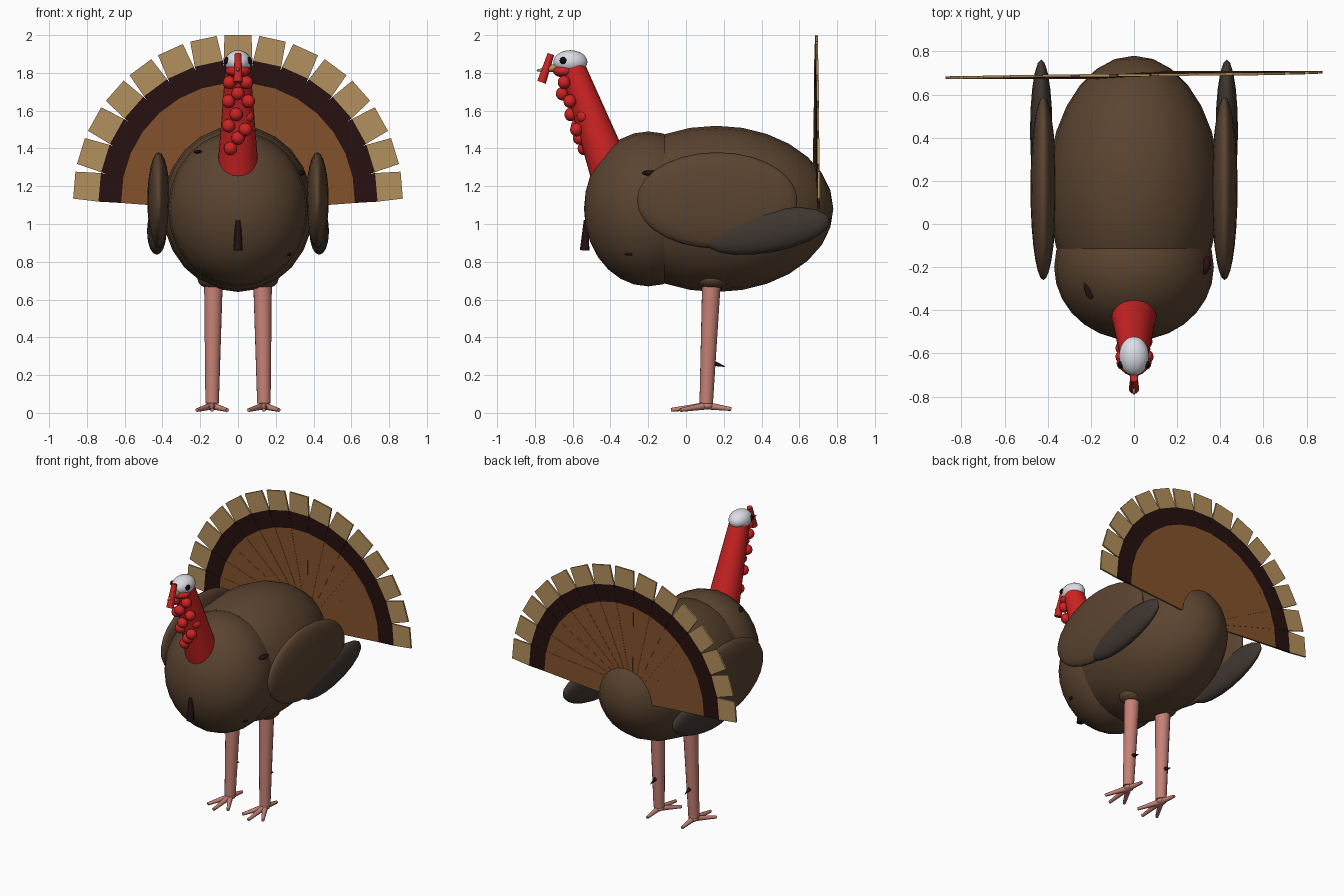
import bpy, bmesh, math
from mathutils import Matrix, Vector

cube = bpy.data.objects.get("Cube")
if cube:
    bpy.data.objects.remove(cube, do_unlink=True)


def material(name, r, g, b):
    m = bpy.data.materials.new(name)
    m.use_nodes = True
    m.diffuse_color = (r, g, b, 1)
    bsdf = next(n for n in m.node_tree.nodes if n.type == 'BSDF_PRINCIPLED')
    bsdf.inputs["Base Color"].default_value = (r, g, b, 1)
    return m


BODY = material("body brown", .105, .058, .03)
WING = material("wing tip grey brown", .05, .037, .03)
FAN = material("tail brown", .23, .085, .025)
DARK = material("dark maroon", .02, .005, .005)
TAN = material("tan", .45, .28, .11)
RED = material("red", .62, .017, .017)
PALE = material("pale head", .72, .73, .79)
PINK = material("leg pink", .56, .22, .18)
BLACK = material("eye black", .004, .004, .004)


def finish(name, bm, mats, smooth=True):
    bmesh.ops.recalc_face_normals(bm, faces=bm.faces)
    mesh = bpy.data.meshes.new(name)
    for f in bm.faces:
        f.smooth = smooth and len(f.verts) < 5
    bm.to_mesh(mesh)
    bm.free()
    for m in mats:
        mesh.materials.append(m)
    obj = bpy.data.objects.new(name, mesh)
    bpy.context.collection.objects.link(obj)
    return obj


def ellipsoid(name, centre, radii, mat, rot=None, seg=24, rings=14):
    """Ellipsoid whose poles lie along y."""
    bm = bmesh.new()
    bmesh.ops.create_uvsphere(bm, u_segments=seg, v_segments=rings, radius=1)
    m = Matrix.Translation(centre) @ (rot or Matrix()) @ Matrix.Diagonal((*radii, 1))
    bmesh.ops.transform(bm, verts=bm.verts, matrix=m @ Matrix.Rotation(math.pi / 2, 4, 'X'))
    return finish(name, bm, [mat])


def taper(name, start, end, r1, r2, mat, seg=16):
    """Cone or cylinder running from start to end."""
    a, b = Vector(start), Vector(end)
    bm = bmesh.new()
    bmesh.ops.create_cone(bm, cap_ends=True, segments=seg, radius1=r1, radius2=r2, depth=(b - a).length)
    rot = (b - a).to_track_quat('Z', 'Y').to_matrix().to_4x4()
    bmesh.ops.transform(bm, verts=bm.verts, matrix=Matrix.Translation((a + b) / 2) @ rot)
    return finish(name, bm, [mat])


# Body
ellipsoid("body", (0, .16, 1.08), (.4, .62, .44), BODY)
ellipsoid("breast", (0, -.2, 1.08), (.37, .34, .41), BODY)

# Tail fan: overlapping striped feathers, slightly staggered in depth
STRIPES = [(0, .13), (.615, .145), (.735, .152), (.87, .143)]
for i in range(-7, 8):
    bm = bmesh.new()
    rows = []
    for radius, width in STRIPES:
        rows.append([bm.verts.new((sx * width / 2, sy * .006, radius))
                     for sx, sy in ((-1, -1), (1, -1), (1, 1), (-1, 1))])
    for band, (lo, hi) in enumerate(zip(rows, rows[1:])):
        for k in range(4):
            n = (k + 1) % 4
            bm.faces.new((lo[k], lo[n], hi[n], hi[k])).material_index = band
    bm.faces.new(rows[0])
    bm.faces.new(rows[-1]).material_index = 2
    spin = Matrix.Rotation(math.radians(i * 85 / 7), 4, 'Y')
    place = Matrix.Translation((0, .69 + i * .0018, 1.13))
    bmesh.ops.transform(bm, verts=bm.verts, matrix=place @ spin)
    finish("tail_feather", bm, [FAN, DARK, TAN], smooth=False)

# Neck and head
taper("neck", (0, -.39, 1.25), (0, -.6, 1.83), .112, .066, RED, 24)
ellipsoid("head", (0, -.612, 1.858), (.07, .09, .062), PALE)
ellipsoid("throat", (0, -.645, 1.81), (.068, .06, .035), RED, seg=16, rings=10)
taper("beak", (0, -.67, 1.83), (0, -.79, 1.812), .026, .004, TAN, 12)
taper("snood", (0, -.715, 1.9), (0, -.765, 1.75), .018, .024, RED, 12)

# Wattle beads down the front of the neck
for x, y, z in ((-.045, -.645, 1.75), (.045, -.645, 1.75), (0, -.655, 1.69),
                (-.05, -.615, 1.65), (.055, -.615, 1.65), (-.01, -.61, 1.58),
                (-.05, -.575, 1.52), (.04, -.58, 1.5), (0, -.565, 1.455),
                (.05, -.545, 1.57), (-.04, -.54, 1.4)):
    ellipsoid("wattle_bead", (x, y, z), (.036, .034, .036), RED, seg=12, rings=8)

# Parts on both sides
for side, s in (("left", 1), ("right", -1)):
    ellipsoid(side + "_eye", (s * .06, -.65, 1.865), (.014, .019, .019), BLACK, seg=12, rings=8)
    ellipsoid(side + "_wing", (s * .42, .165, 1.125), (.06, .425, .255), BODY)
    ellipsoid(side + "_wing_tip", (s * .43, .432, .963), (.052, .335, .115), WING,
              Matrix.Rotation(math.radians(10), 4, 'X'), 16, 10)
    ellipsoid(side + "_thigh", (s * .13, .14, .71), (.085, .09, .055), BODY, seg=16, rings=10)
    taper(side + "_leg", (s * .137, .107, .05), (s * .13, .135, .7), .036, .05, PINK)
    taper(side + "_spur", (s * .135, .14, .265), (s * .135, .205, .245), .016, .002, DARK, 8)
    # Foot
    ankle = (s * .137, .11, .038)
    ellipsoid(side + "_ankle", ankle, (.032, .035, .02), PINK, seg=12, rings=8)
    for dx, y, z in ((-.08, -.03, .015), (0, -.08, .016), (.08, -.03, .015), (0, .24, .02)):
        taper(side + "_toe", ankle, (s * .137 + dx, y, z), .02, .01, PINK, 10)

# Beard and loose dark feathers lying on the breast
beard = taper("beard", (0, -.537, .86), (0, -.527, 1.02), .025, .014, DARK, 8)
for centre, radii, tilt in (((-.21, -.305, 1.382), (.022, .045, .01), .3),
                            ((.335, -.19, 1.27), (.02, .045, .014), -.2),
                            ((.27, -.3, .84), (.014, .025, .008), 0)):
    ellipsoid("loose_feather", centre, radii, DARK, Matrix.Rotation(tilt, 4, 'Z'), 10, 6)
